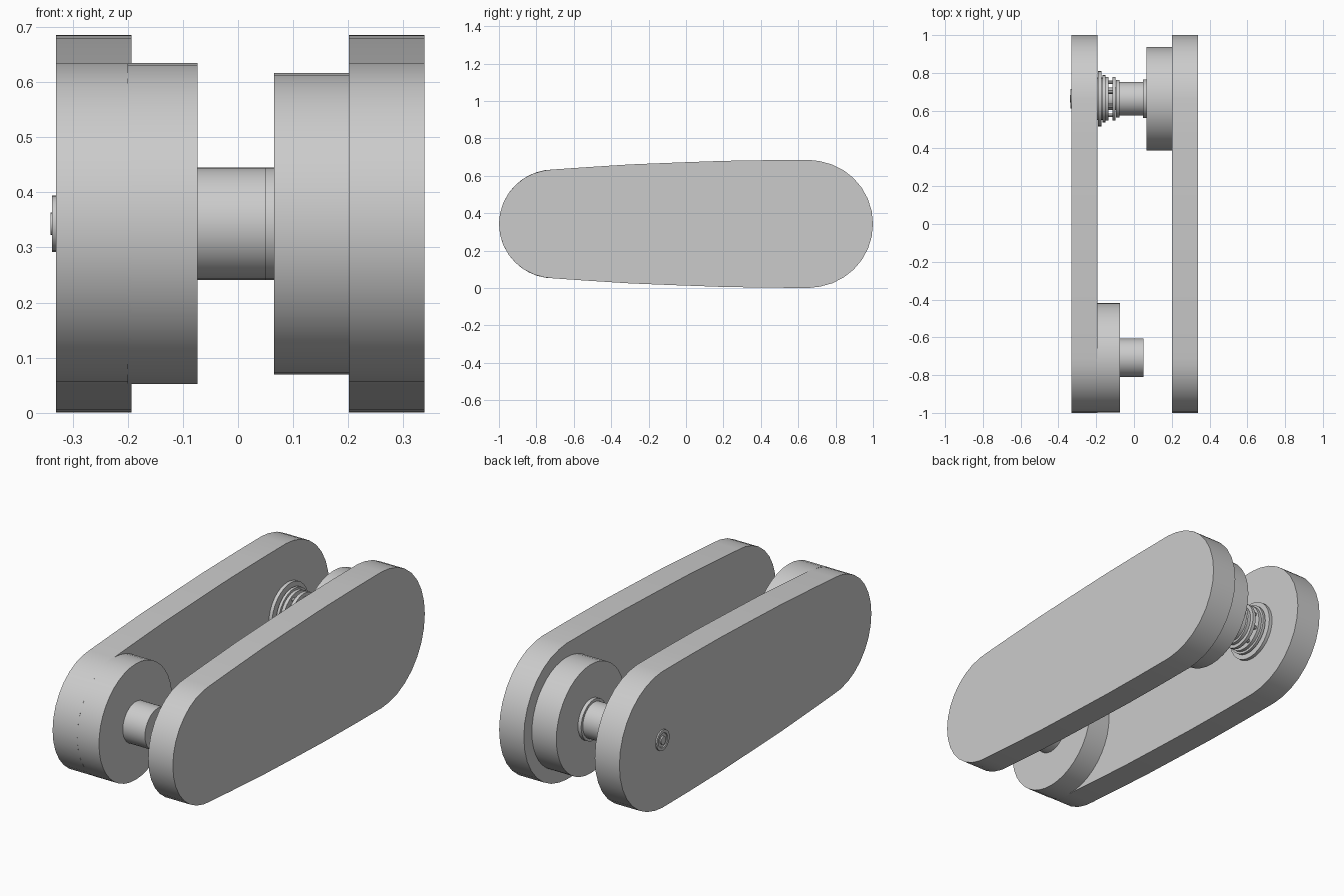
import bpy, bmesh, math

cube = bpy.data.objects.get("Cube")
if cube:
    bpy.data.objects.remove(cube, do_unlink=True)

GREY = (0.6, 0.6, 0.6, 1.0)
grey = bpy.data.materials.new("light grey")
grey.use_nodes = True
grey.diffuse_color = GREY
grey.node_tree.nodes["Principled BSDF"].inputs["Base Color"].default_value = GREY

AXIS_Z = 0.343
FRONT_Y, REAR_Y = -0.708, 0.663


def finish(name, bm):
    bmesh.ops.recalc_face_normals(bm, faces=bm.faces)
    mesh = bpy.data.meshes.new(name)
    bm.to_mesh(mesh)
    bm.free()
    mesh.materials.append(grey)
    obj = bpy.data.objects.new(name, mesh)
    bpy.context.collection.objects.link(obj)
    bpy.ops.object.select_all(action='DESELECT')
    obj.select_set(True)
    bpy.context.view_layer.objects.active = obj
    bpy.ops.object.shade_smooth_by_angle(angle=math.radians(30))
    return obj


def turned(name, y, profile, sides=32, closed=False, z=AXIS_Z):
    """Revolve (x, radius) points around an axis running along x."""
    bm = bmesh.new()
    rings = []
    for x, r in profile:
        angles = [2 * math.pi * i / sides for i in range(sides)]
        rings.append([bm.verts.new((x, y + r * math.cos(a), z + r * math.sin(a)))
                      for a in angles])
    pairs = list(zip(rings, rings[1:]))
    if closed:
        pairs.append((rings[-1], rings[0]))
    else:
        bm.faces.new(rings[0])
        bm.faces.new(rings[-1])
    for a, b in pairs:
        for i in range(sides):
            j = (i + 1) % sides
            bm.faces.new((a[i], a[j], b[j], b[i]))
    return finish(name, bm)


def rod(name, y, x0, x1, r, sides=32, z=AXIS_Z):
    return turned(name, y, [(x0, r), (x1, r)], sides, z=z)


def ring(name, y, x0, x1, inner, outer):
    return turned(name, y, [(x0, inner), (x0, outer), (x1, outer), (x1, inner)],
                  closed=True)


def arm_plate(name, x0, x1):
    """Tapered arm outline with rounded ends and gently bowed long edges."""
    outline = []
    for k in range(-7, 8):
        a = math.radians(k * 11.5)
        outline.append((0.66 + 0.34 * math.cos(a), 0.34 * math.sin(a)))
    bow = [(0.66, 0.342), (0.45, 0.341), (0.2, 0.337), (-0.05, 0.328),
           (-0.3, 0.318), (-0.55, 0.302), (-0.71, 0.291)]
    outline += bow
    for k in range(-7, 8):
        a = math.pi + math.radians(k * 11.5)
        outline.append((-0.708 + 0.292 * math.cos(a), 0.29 * math.sin(a)))
    outline += [(y, -h) for y, h in reversed(bow)]
    bm = bmesh.new()
    base = bm.faces.new([bm.verts.new((x0, y, h + AXIS_Z)) for y, h in outline])
    top = bmesh.ops.extrude_face_region(bm, geom=[base])["geom"]
    moved = [v for v in top if isinstance(v, bmesh.types.BMVert)]
    bmesh.ops.translate(bm, verts=moved, vec=(x1 - x0, 0, 0))
    return finish(name, bm)


# Two side arms
arm_plate("right_arm", -0.33, -0.193)
arm_plate("left_arm", 0.201, 0.338)

# Front boss and its stub pin
rod("front_boss", FRONT_Y, -0.2, -0.073, 0.291, 40)
rod("front_pin", FRONT_Y, -0.08, 0.05, 0.102)

# Rear boss with a stepped spindle
rod("rear_boss", REAR_Y, 0.065, 0.21, 0.273, 40)
turned("rear_spindle", REAR_Y, [
    (0.07, 0.102), (0.047, 0.102), (0.047, 0.089), (-0.077, 0.089),
    (-0.077, 0.1), (-0.094, 0.1), (-0.094, 0.06), (-0.2, 0.06)])

# Bearing rings stacked along the spindle
ring("inner_bearing_ring", REAR_Y, -0.114, -0.097, 0.058, 0.115)
ring("middle_bearing_ring", REAR_Y, -0.15, -0.134, 0.085, 0.115)
ring("wide_bearing_ring", REAR_Y, -0.166, -0.152, 0.095, 0.125)
ring("bearing_flange", REAR_Y, -0.19, -0.173, 0.105, 0.147)
ring("bearing_seat", REAR_Y, -0.197, -0.15, 0.09, 0.112)

# Small pins joining the rings
for i in range(8):
    a = math.pi * (i + 0.5) / 4
    rod(f"bearing_pin_{i + 1}", REAR_Y + 0.095 * math.cos(a), -0.15, -0.1, 0.01,
        8, AXIS_Z + 0.095 * math.sin(a))

# End cap on the outside of the right arm
turned("end_cap", REAR_Y, [
    (-0.32, 0.051), (-0.337, 0.051), (-0.337, 0.036), (-0.333, 0.034),
    (-0.333, 0.02), (-0.34, 0.02)], 24)
